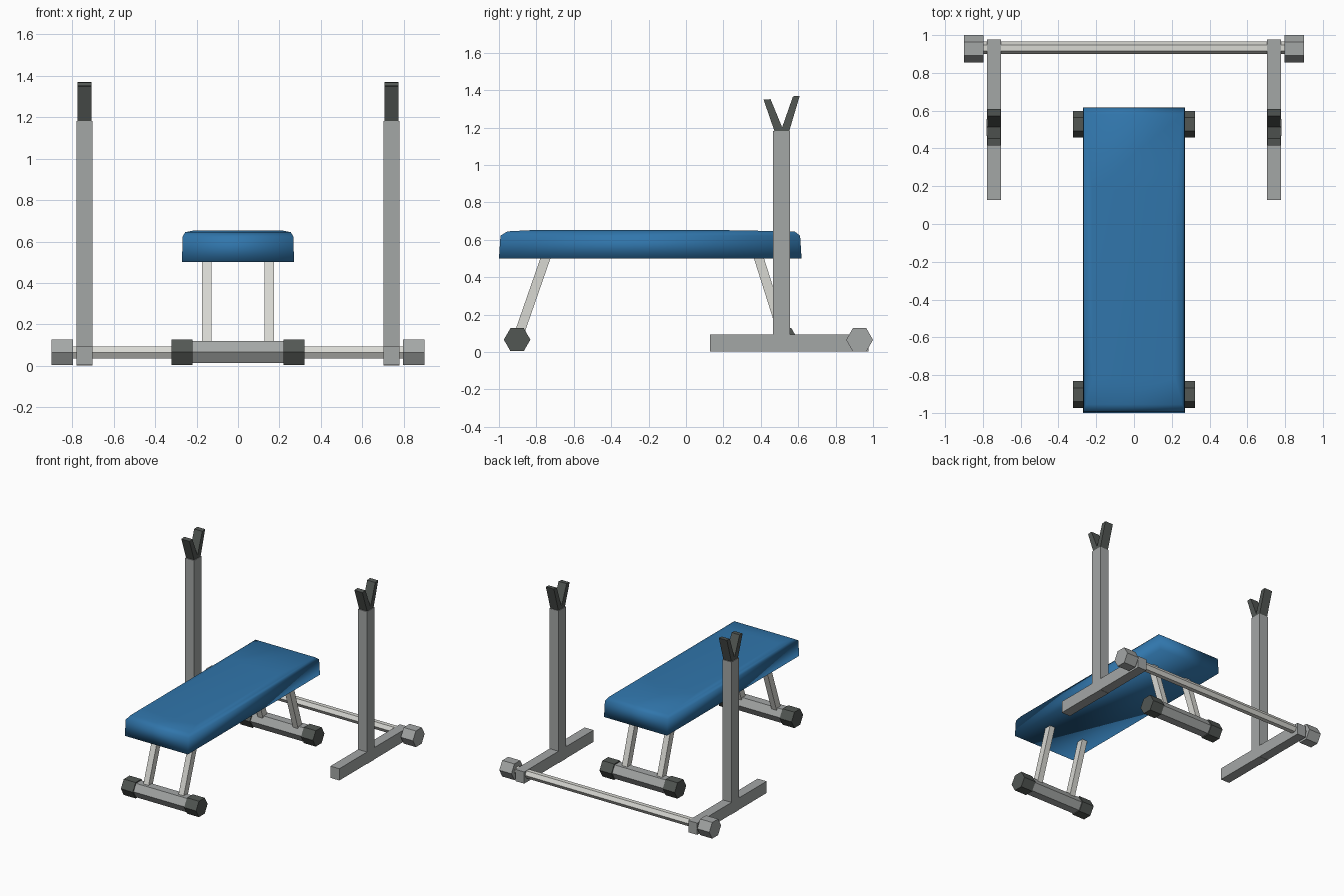
import bpy, bmesh, math
from mathutils import Vector

if "Cube" in bpy.data.objects:
    bpy.data.objects.remove(bpy.data.objects["Cube"])


def material(name, rgb):
    m = bpy.data.materials.new(name)
    m.diffuse_color = (*rgb, 1)
    m.use_nodes = True
    m.node_tree.nodes["Principled BSDF"].inputs["Base Color"].default_value = m.diffuse_color
    return m


GREY = material("grey steel", (0.37, 0.385, 0.38))
LIGHT = material("light steel", (0.69, 0.69, 0.65))
DARK = material("dark rubber", (0.085, 0.095, 0.088))
BLUE = material("blue padding", (0.03, 0.18, 0.41))


def finish(name, bm, mat):
    bmesh.ops.recalc_face_normals(bm, faces=bm.faces)
    me = bpy.data.meshes.new(name)
    bm.to_mesh(me)
    bm.free()
    me.materials.append(mat)
    ob = bpy.data.objects.new(name, me)
    bpy.context.collection.objects.link(ob)
    return ob


def loft(name, rings, mat):
    """Skin a list of equal-length point rings and cap both ends."""
    bm = bmesh.new()
    vs = [[bm.verts.new(p) for p in r] for r in rings]
    n = len(vs[0])
    for a, b in zip(vs, vs[1:]):
        for i in range(n):
            bm.faces.new((a[i], a[(i + 1) % n], b[(i + 1) % n], b[i]))
    bm.faces.new(vs[0])
    bm.faces.new(vs[-1])
    return finish(name, bm, mat)


def extrude_x(name, profile, x0, x1, mat):
    """Extrude a (y, z) profile along x."""
    return loft(name, [[(x, y, z) for y, z in profile] for x in (x0, x1)], mat)


def hexagon(y, z, r):
    return [(y + r * math.cos(k * math.pi / 3), z + r * math.sin(k * math.pi / 3))
            for k in range(6)]


def rect(y0, y1, z0, z1):
    return [(y0, z0), (y1, z0), (y1, z1), (y0, z1)]


def span(s, a, b):
    return sorted((s * a, s * b))


# padded seat: rounded top edges, slight crown, smooth shaded
def seat_ring(hx, y0, y1, z):
    return [(-hx, y0, z), (hx, y0, z), (hx, y1, z), (-hx, y1, z)]


seat = loft("seat", [seat_ring(0.27, -1.0, 0.618, 0.5),
                     seat_ring(0.268, -0.992, 0.61, 0.622),
                     seat_ring(0.255, -0.955, 0.58, 0.645),
                     seat_ring(0.22, -0.82, 0.18, 0.652)], BLUE)
for p in seat.data.polygons:
    p.use_smooth = True

# bench feet and slanted legs at both ends
for label, foot_y, top_y in (("front", -0.903, -0.752), ("rear", 0.528, 0.377)):
    extrude_x(label + "_foot_tube", hexagon(foot_y, 0.066, 0.062), -0.3, 0.3, GREY)
    for side, s in (("left", -1), ("right", 1)):
        extrude_x(f"{label}_{side}_foot_cap", hexagon(foot_y, 0.066, 0.071),
                  *span(s, 0.22, 0.322), DARK)
        leg = [(foot_y - 0.027, 0.066), (foot_y + 0.027, 0.066),
               (top_y + 0.034, 0.52), (top_y - 0.02, 0.52)]
        extrude_x(f"{label}_{side}_leg", leg, *span(s, 0.128, 0.173), LIGHT)

# rack: upright posts, floor rails, forked bar holders, end caps
for side, s in (("left", -1), ("right", 1)):
    xs = span(s, 0.703, 0.78)
    extrude_x(side + "_post", rect(0.466, 0.556, 0.002, 1.182), *xs, GREY)
    extrude_x(side + "_floor_rail", rect(0.127, 0.976, 0.004, 0.095),
              *span(s, 0.7035, 0.7795), GREY)
    fx = span(s, 0.707, 0.776)
    extrude_x(side + "_fork_front",
              [(0.475, 1.175), (0.525, 1.175), (0.452, 1.352), (0.415, 1.349)], *fx, DARK)
    extrude_x(side + "_fork_back",
              [(0.505, 1.175), (0.55, 1.175), (0.608, 1.37), (0.572, 1.367)], *fx, DARK)
    extrude_x(side + "_bar_cap", hexagon(0.928, 0.065, 0.072), *span(s, 0.796, 0.9), GREY)

# rear cross bar joining the rack
extrude_x("cross_bar", hexagon(0.932, 0.064, 0.033), -0.81, 0.81, LIGHT)
